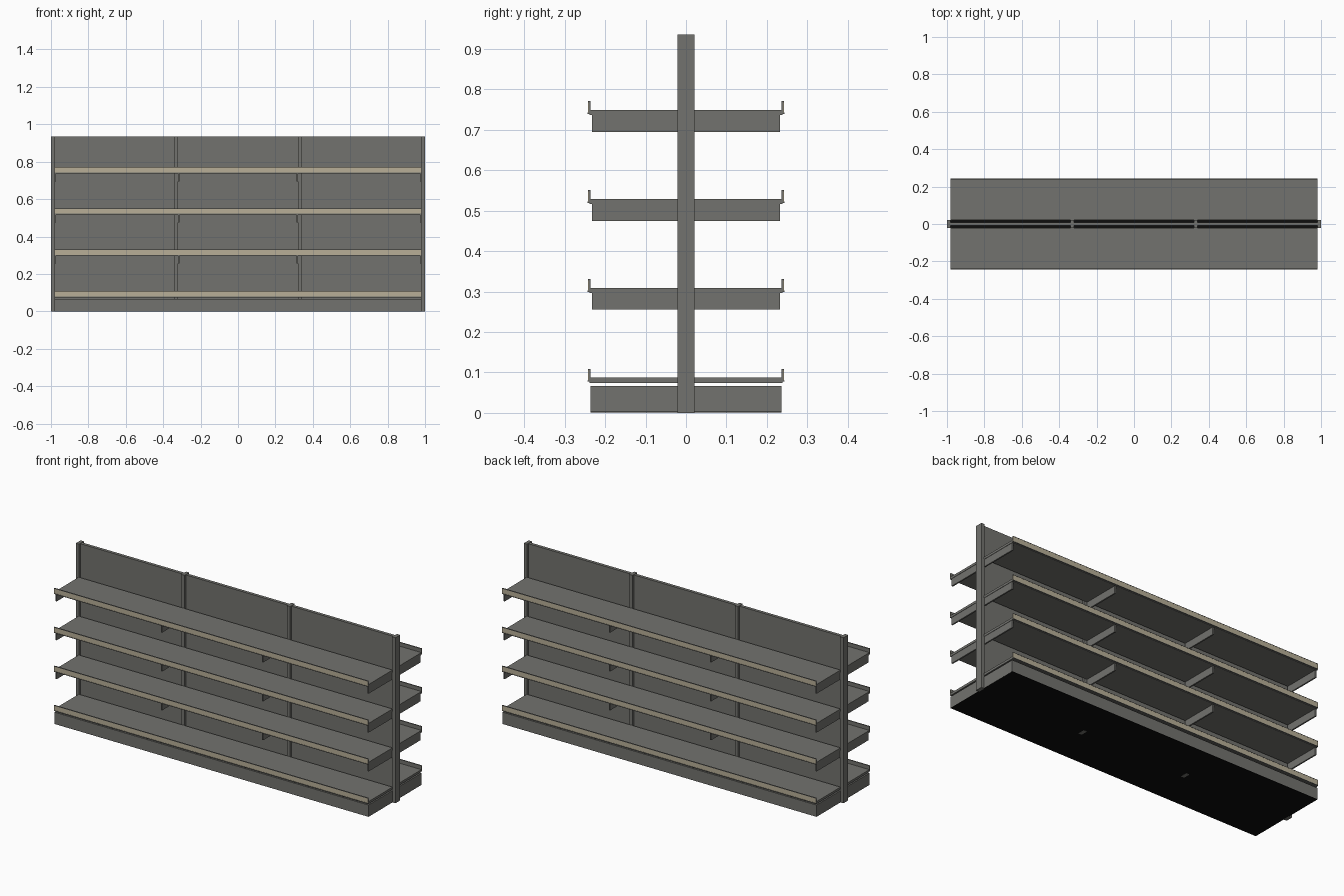
import bpy, bmesh

if "Cube" in bpy.data.objects:
    bpy.data.objects.remove(bpy.data.objects["Cube"])


def material(name, rgb):
    m = bpy.data.materials.new(name)
    m.diffuse_color = (*rgb, 1.0)
    m.use_nodes = True
    m.node_tree.nodes["Principled BSDF"].inputs["Base Color"].default_value = m.diffuse_color
    return m


GREY = material("grey_metal", (0.17, 0.17, 0.157))
BEIGE = material("beige_strip", (0.48, 0.43, 0.31))
BLACK = material("black_underside", (0.004, 0.004, 0.004))


def add_mesh(name, bm, mat):
    bmesh.ops.recalc_face_normals(bm, faces=bm.faces)
    me = bpy.data.meshes.new(name)
    bm.to_mesh(me)
    bm.free()
    me.materials.append(mat)
    ob = bpy.data.objects.new(name, me)
    bpy.context.collection.objects.link(ob)
    return ob


def box(name, x, y, z, mat=GREY):
    """Box from (min, max) ranges on each axis."""
    bm = bmesh.new()
    bmesh.ops.create_cube(bm, size=1)
    for v in bm.verts:
        v.co = [r[0] if c < 0 else r[1] for c, r in zip(v.co, (x, y, z))]
    return add_mesh(name, bm, mat)


def extrude_x(name, profile, x0, x1, mat=GREY):
    """Sweep a closed (y, z) profile along x."""
    bm = bmesh.new()
    face = bm.faces.new([bm.verts.new((x0, y, z)) for y, z in profile])
    new = bmesh.ops.extrude_face_region(bm, geom=[face])["geom"]
    verts = [g for g in new if isinstance(g, bmesh.types.BMVert)]
    bmesh.ops.translate(bm, verts=verts, vec=(x1 - x0, 0, 0))
    return add_mesh(name, bm, mat)


W = 0.982            # half width of the shelves
DEPTH = 0.238        # shelf front edge
TOPS = (0.087, 0.309, 0.529, 0.749)

# Upright posts and the back panel between them
for i, x in enumerate((-0.99, -0.33, 0.33, 0.99)):
    box(f"post_{i}", (x - 0.01, x + 0.01), (-0.021, 0.021), (0, 0.936))
box("back_panel", (-0.98, 0.98), (-0.009, 0.009), (0.003, 0.934))

# Hollow plinth with a dark floor
box("plinth_floor", (-W, W), (-0.236, 0.236), (0.0005, 0.003), BLACK)
for s, side in ((-1, "front"), (1, "back")):
    y = sorted((s * 0.226, s * 0.236))
    box(f"plinth_{side}", (-W, W), y, (0.001, 0.067))
    for sx, end in ((-1, "left"), (1, "right")):
        box(f"plinth_{side}_{end}", sorted((sx * (W - 0.01), sx * W)),
            sorted((s * 0.02, s * 0.226)), (0.001, 0.067))

# Shelves on both sides, each with price rail and brackets
for s, side in ((-1, "front"), (1, "back")):
    for n, top in enumerate(TOPS):
        box(f"shelf_{side}_{n}", (-W, W), sorted((s * 0.021, s * DEPTH)),
            (top - 0.013, top))

        # Rail holder: upright channel with small lips
        z0, z1 = top - 0.010, top + 0.022
        rail = [(0.2365, z0), (0.2435, z0), (0.2435, z0 + 0.003), (0.2395, z0 + 0.004),
                (0.2395, z1 - 0.004), (0.2425, z1 - 0.003), (0.2425, z1), (0.2365, z1)]
        extrude_x(f"price_rail_{side}_{n}", [(s * y, z) for y, z in rail], -W, W)

        # Beige insert within the channel
        box(f"price_strip_{side}_{n}", (-W, W), sorted((s * 0.239, s * 0.2422)),
            (z0 + 0.003, z1 - 0.003), BEIGE)

        # Brackets below every raised shelf
        if n:
            for i, x in enumerate((-0.976, -0.316, 0.316, 0.976)):
                box(f"bracket_{side}_{n}_{i}", (x - 0.004, x + 0.004),
                    sorted((s * 0.02, s * 0.232)), (top - 0.054, top - 0.012))
